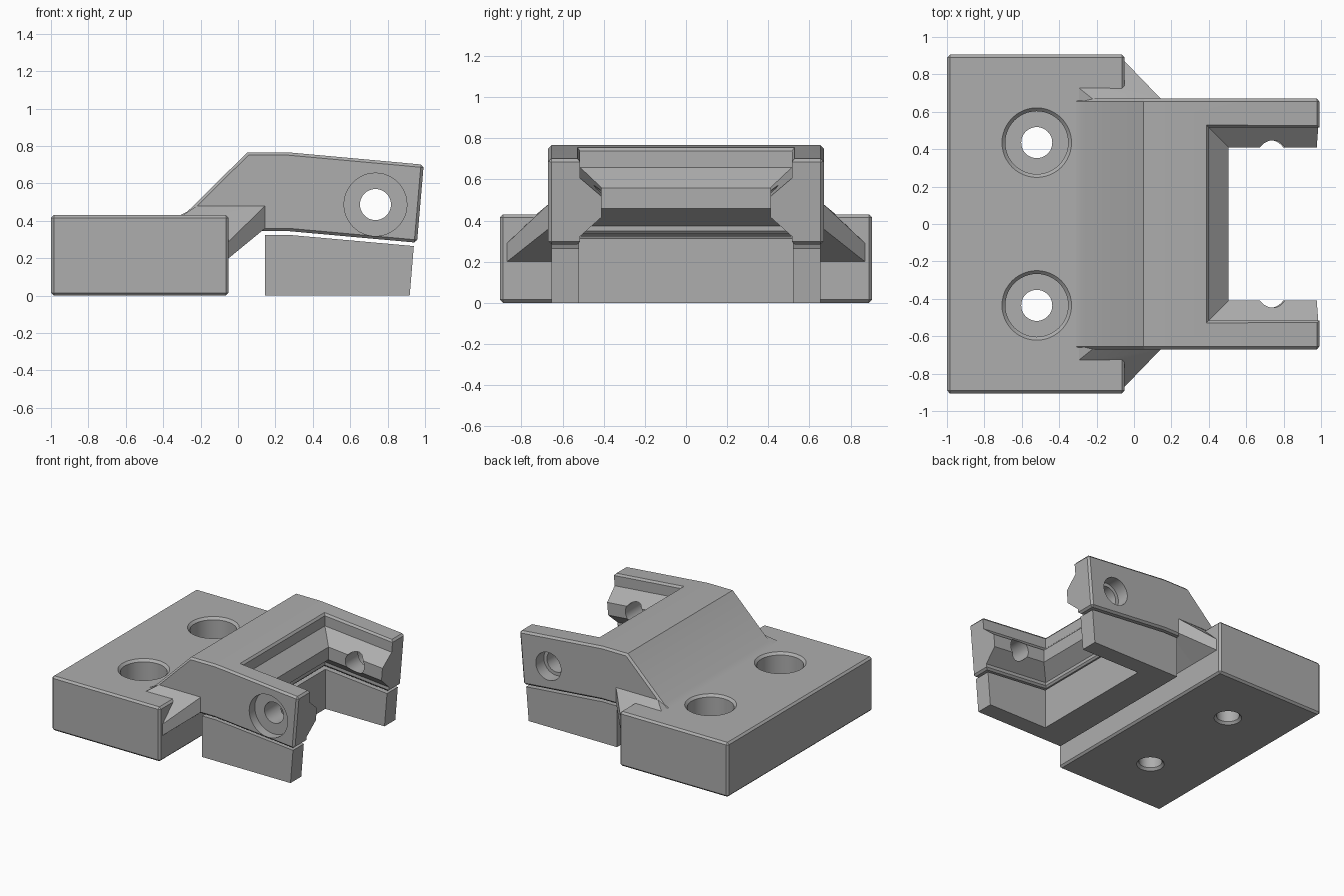
import bpy, bmesh, math
from mathutils import Vector

cube = bpy.data.objects.get("Cube")
if cube:
    bpy.data.objects.remove(cube, do_unlink=True)

grey = bpy.data.materials.new("Plain grey")
grey.use_nodes = True
colour = (0.42, 0.42, 0.42, 1)
grey.diffuse_color = colour
grey.node_tree.nodes["Principled BSDF"].inputs["Base Color"].default_value = colour


def finish(name, bm):
    bmesh.ops.recalc_face_normals(bm, faces=bm.faces)
    mesh = bpy.data.meshes.new(name)
    bm.to_mesh(mesh)
    bm.free()
    mesh.materials.append(grey)
    ob = bpy.data.objects.new(name, mesh)
    bpy.context.collection.objects.link(ob)
    return ob


def loft(name, rings):
    """Join equal rings of points and cap both ends."""
    bm = bmesh.new()
    rows = [[bm.verts.new(p) for p in ring] for ring in rings]
    n = len(rows[0])
    for a, b in zip(rows, rows[1:]):
        for i in range(n):
            j = (i + 1) % n
            bm.faces.new((a[i], a[j], b[j], b[i]))
    bm.faces.new(rows[0])
    bm.faces.new(rows[-1])
    return finish(name, bm)


def prism(name, profile, half):
    """Side profile (x, z) stretched across y."""
    return loft(name, [[(x, y, z) for x, z in profile] for y in (-half, half)])


def hull(name, points):
    bm = bmesh.new()
    for p in points:
        bm.verts.new(p)
    res = bmesh.ops.convex_hull(bm, input=bm.verts)
    bmesh.ops.delete(bm, geom=[v for v in res["geom_interior"] if isinstance(v, bmesh.types.BMVert)],
                     context='VERTS')
    return finish(name, bm)


def turned(name, profile, origin, along_y=False, n=48):
    """Round cutter from (distance, radius) steps along z or y."""
    rings = []
    for d, r in profile:
        ring = []
        for k in range(n):
            a = 2 * math.pi * k / n
            u, v = r * math.cos(a), r * math.sin(a)
            ring.append(Vector(origin) + Vector((u, d, v) if along_y else (u, v, d)))
        rings.append(ring)
    return loft(name, rings)


def apply(ob, mod):
    bpy.context.view_layer.objects.active = ob
    bpy.ops.object.modifier_apply(modifier=mod.name)


def chamfer(ob, width):
    mod = ob.modifiers.new("Chamfer", 'BEVEL')
    mod.width, mod.segments = width, 1
    mod.limit_method, mod.angle_limit = 'ANGLE', math.radians(50)
    apply(ob, mod)


def combine(ob, other, operation):
    mod = ob.modifiers.new(operation, 'BOOLEAN')
    mod.operation, mod.solver, mod.object = operation, 'EXACT', other
    apply(ob, mod)
    bpy.data.objects.remove(other, do_unlink=True)


TILT = 0.09      # downward slope of the arms
BEND = 0.27      # where the slope starts


def pocket(name):
    """Opening between the arms, with a ridge around its wall."""
    steps = [(0.95, 0.015), (0.768, 0.015), (0.75, 0), (0.67, 0), (0.58, -0.105),
             (0.48, -0.105), (0.385, 0), (0.36, 0), (0.342, 0.015), (0.2, 0.015)]
    rings = []
    for z, c in steps:
        x, y = 0.4 - c, 0.515 + c
        rings.append([(px, py, z - TILT * (px - BEND))
                      for px, py in ((x, -y), (1.3, -y), (1.3, y), (x, y))])
    return loft(name, rings)


# Mounting block
bracket = prism("bracket", [(-1, 0), (-0.05, 0), (-0.05, 0.43), (-1, 0.43)], 0.905)
chamfer(bracket, 0.015)

# Raised neck and arms
arm = prism("arm", [(-0.4, 0.2), (-0.05, 0.2), (0.12, 0.345), (BEND, 0.345), (0.957, 0.283),
                    (0.993, 0.7), (BEND, 0.766), (0.05, 0.766), (-0.27, 0.45),
                    (-0.32, 0.425), (-0.4, 0.4)], 0.67)
chamfer(arm, 0.015)
combine(bracket, arm, 'UNION')

# Gussets either side of the neck
for s in (-1, 1):
    outer = [(x, s * 0.87, z) for x in (-0.2, -0.05) for z in (0.2, 0.29)]
    inner = [(x, s * y, z) for y in (0.6, 0.668)
             for x, z in ((-0.22, 0.2), (-0.05, 0.2), (0.145, 0.36), (0.145, 0.48), (-0.22, 0.48))]
    lead_in = [(-0.31, s * y, 0.42) for y in (0.6, 0.74)]
    combine(bracket, hull("gusset", outer + inner + lead_in), 'UNION')

combine(bracket, pocket("pocket_cutter"), 'DIFFERENCE')

# Counterbored mounting holes
bore = [(-0.1, 0.1), (0, 0.1), (0.018, 0.083), (0.2, 0.083), (0.2, 0.168),
        (0.412, 0.168), (0.431, 0.187), (0.6, 0.187)]
for s in (-1, 1):
    combine(bracket, turned("bore_cutter", bore, (-0.52, s * 0.435, 0)), 'DIFFERENCE')

# Pin hole across both arms, with a wide recess at the front
pin = [(-0.8, 0.168), (-0.6, 0.168), (-0.6, 0.083), (0.57, 0.083), (0.57, 0.11), (0.8, 0.11)]
combine(bracket, turned("pin_cutter", pin, (0.735, 0, 0.487), True), 'DIFFERENCE')

# Separate support under the arms
support = prism("support", [(0.145, 0), (0.918, 0), (0.94, 0.265), (BEND, 0.325), (0.145, 0.325)], 0.655)
opening = prism("opening_cutter", [(0.4, -0.1), (1.2, -0.1), (1.2, 0.6), (0.4, 0.6)], 0.52)
combine(support, opening, 'DIFFERENCE')

for ob in (bracket, support):
    bpy.ops.object.select_all(action='DESELECT')
    ob.select_set(True)
    bpy.context.view_layer.objects.active = ob
    bpy.ops.object.shade_smooth_by_angle(angle=math.radians(20))
